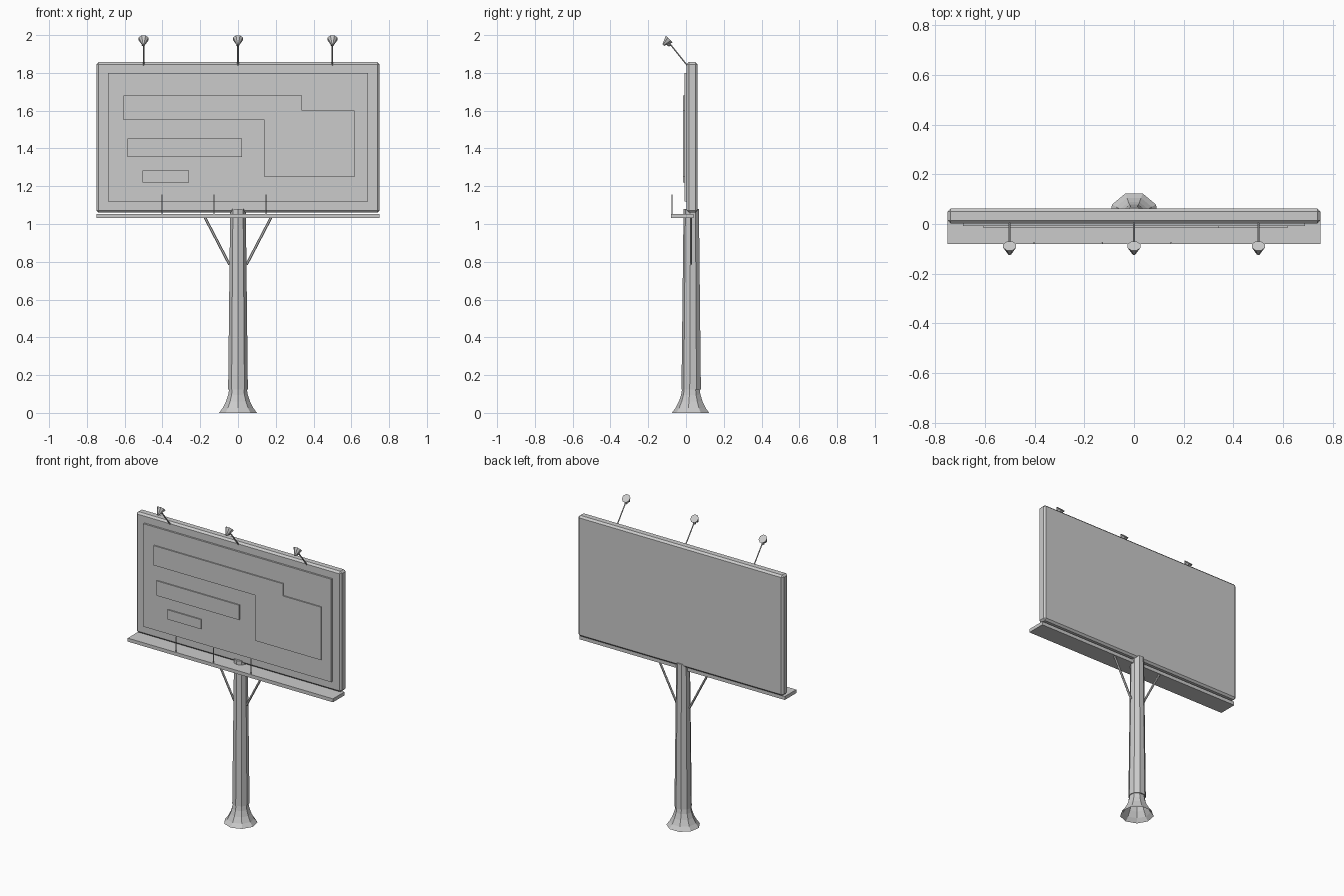
import bpy, bmesh, math
from mathutils import Vector

if "Cube" in bpy.data.objects:
    bpy.data.objects.remove(bpy.data.objects["Cube"])


def add_object(name, bm):
    bmesh.ops.recalc_face_normals(bm, faces=bm.faces)
    mesh = bpy.data.meshes.new(name)
    bm.to_mesh(mesh)
    bm.free()
    ob = bpy.data.objects.new(name, mesh)
    bpy.context.collection.objects.link(ob)
    return ob


def box(name, x, y, z, bevel=0):
    """Box from (min, max) ranges, with an optional flat chamfer."""
    bm = bmesh.new()
    bmesh.ops.create_cube(bm, size=1)
    for v in bm.verts:
        v.co = [lo + (c + 0.5) * (hi - lo) for c, (lo, hi) in zip(v.co, (x, y, z))]
    if bevel:
        bmesh.ops.bevel(bm, geom=bm.edges[:], offset=bevel, segments=1,
                        affect='EDGES', profile=0.5)
    return add_object(name, bm)


def lathe(name, profile, sides, start, axis=(0, 0, 1), start_angle=0, caps=(True, True)):
    """Sweep (radius, height) rings along an axis."""
    bm = bmesh.new()
    turn = Vector((0, 0, 1)).rotation_difference(Vector(axis))
    rings = []
    for r, h in profile:
        ring = []
        for i in range(sides):
            a = start_angle + math.tau * i / sides
            p = Vector((r * math.cos(a), r * math.sin(a), h))
            ring.append(bm.verts.new(Vector(start) + turn @ p))
        rings.append(ring)
    for a, b in zip(rings, rings[1:]):
        for i in range(sides):
            j = (i + 1) % sides
            bm.faces.new((a[i], a[j], b[j], b[i]))
    if caps[0]:
        bm.faces.new(rings[0][::-1])
    if caps[1]:
        bm.faces.new(rings[-1])
    return add_object(name, bm)


def rod(name, a, b, r, sides=6):
    d = Vector(b) - Vector(a)
    return lathe(name, [(r, 0), (r, d.length)], sides, a, d.normalized())


# Nine-sided pole and its flared foot, open underneath
FRONT = -math.pi / 2
lathe("pole", [(0.053, 0.125), (0.042, 1.08)], 9, (0, 0.029, 0), start_angle=FRONT)
lathe("pole_foot", [(0.102, 0), (0.083, 0.025), (0.065, 0.06), (0.053, 0.095), (0.047, 0.13)],
      9, (0, 0.027, 0), start_angle=FRONT, caps=(False, False))

# Diagonal braces from the pole to the walkway
for side, s in (("left", -1), ("right", 1)):
    rod(f"brace_{side}", (s * 0.045, 0.027, 0.785), (s * 0.178, 0.027, 1.04), 0.007)

# Board with chamfered rim, and the poster panel
box("board", (-0.75, 0.75), (0.003, 0.062), (1.06, 1.857), bevel=0.012)
box("poster_panel", (-0.687, 0.687), (-0.009, 0.01), (1.12, 1.8))

# Raised plain blocks on the poster
blocks = {
    "poster_wide_bar": ((-0.605, 0.34), (1.55, 1.68)),
    "poster_picture": ((0.14, 0.617), (1.25, 1.60)),
    "poster_middle_bar": ((-0.585, 0.02), (1.355, 1.453)),
    "poster_small_bar": ((-0.505, -0.26), (1.22, 1.283)),
}
for name, (x, z) in blocks.items():
    box(name, x, (-0.017, 0), z)

# Walkway with thin uprights
box("walkway", (-0.75, 0.75), (-0.08, 0.04), (1.031, 1.054))
for i in range(3):
    x = -0.402 + i * 0.275
    rod(f"walkway_post_{i + 1}", (x, -0.075, 1.05), (x, -0.075, 1.155), 0.003)

# Lamps on slanted arms along the top edge
tilt = Vector((0, 1, 1)).normalized()
for i, x in enumerate((-0.5, 0, 0.5), 1):
    rod(f"lamp_arm_{i}", (x, 0.01, 1.835), (x, -0.082, 1.95), 0.004)
    lathe(f"lamp_head_{i}", [(0.007, -0.045), (0.014, -0.03), (0.028, 0)], 8,
          (x, -0.088, 1.98), tilt, math.pi / 8)
    bm = bmesh.new()
    bmesh.ops.create_icosphere(bm, subdivisions=1, radius=0.011)
    bmesh.ops.translate(bm, verts=bm.verts, vec=(x, -0.09, 1.95))
    add_object(f"lamp_joint_{i}", bm)
